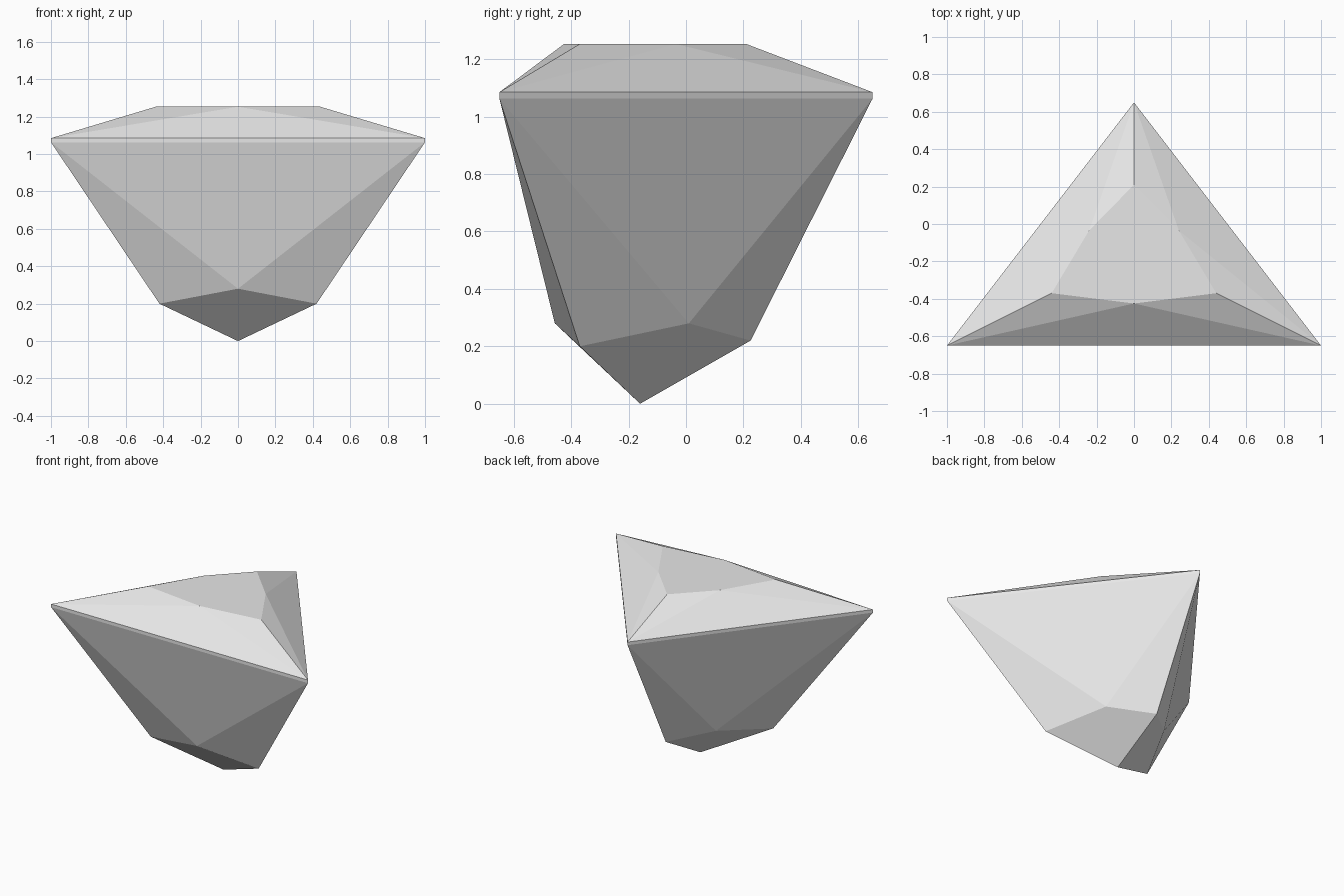
import bpy
import bmesh

cube = bpy.data.objects.get("Cube")
if cube:
    bpy.data.objects.remove(cube, do_unlink=True)

stone = bpy.data.materials.new("pale_grey_stone")
stone.use_nodes = True
grey = (0.8, 0.8, 0.8, 1)
stone.diffuse_color = grey
stone.node_tree.nodes["Principled BSDF"].inputs["Base Color"].default_value = grey

bm = bmesh.new()


def ring(half):
    """Closed ring from its +x half; the first and last points may lie on the mirror plane."""
    mirrored = [(-x, y, z) for x, y, z in reversed(half) if x]
    return [bm.verts.new(p) for p in half + mirrored]


def facets(girdle, inner):
    """Join a triangular girdle to a six-point ring of alternating corners and mids."""
    for i in range(3):
        j = (i + 1) % 3
        corner, mid, following = (inner[(2 * i + k) % 6] for k in range(3))
        bm.faces.new((girdle[i], girdle[j], mid))
        bm.faces.new((girdle[i], mid, corner))
        bm.faces.new((girdle[j], following, mid))


# Thin triangular girdle
upper, lower = (ring([(0, 0.65, z), (1, -0.65, z)]) for z in (1.085, 1.063))
for i in range(3):
    j = (i + 1) % 3
    bm.faces.new((upper[i], upper[j], lower[j], lower[i]))

# Crown with a flat table
top = 1.253
table = ring([(0, 0.21, top), (0.24, -0.035, top), (0.44, -0.37, top), (0, -0.425, top)])
facets(upper, table)
bm.faces.new(table)

# Pavilion and its three kite facets meeting at the culet
belly = ring([(0, 0.225, 0.22), (0.24, 0.01, 0.28), (0.42, -0.37, 0.2), (0, -0.457, 0.28)])
facets(lower, belly)
culet = bm.verts.new((0, -0.16, 0))
for i in range(0, 6, 2):
    bm.faces.new((culet, belly[i], belly[i + 1], belly[(i + 2) % 6]))

bmesh.ops.recalc_face_normals(bm, faces=bm.faces)
mesh = bpy.data.meshes.new("triangular_gem")
bm.to_mesh(mesh)
bm.free()
mesh.materials.append(stone)
gem = bpy.data.objects.new("triangular_gem", mesh)
bpy.context.collection.objects.link(gem)
